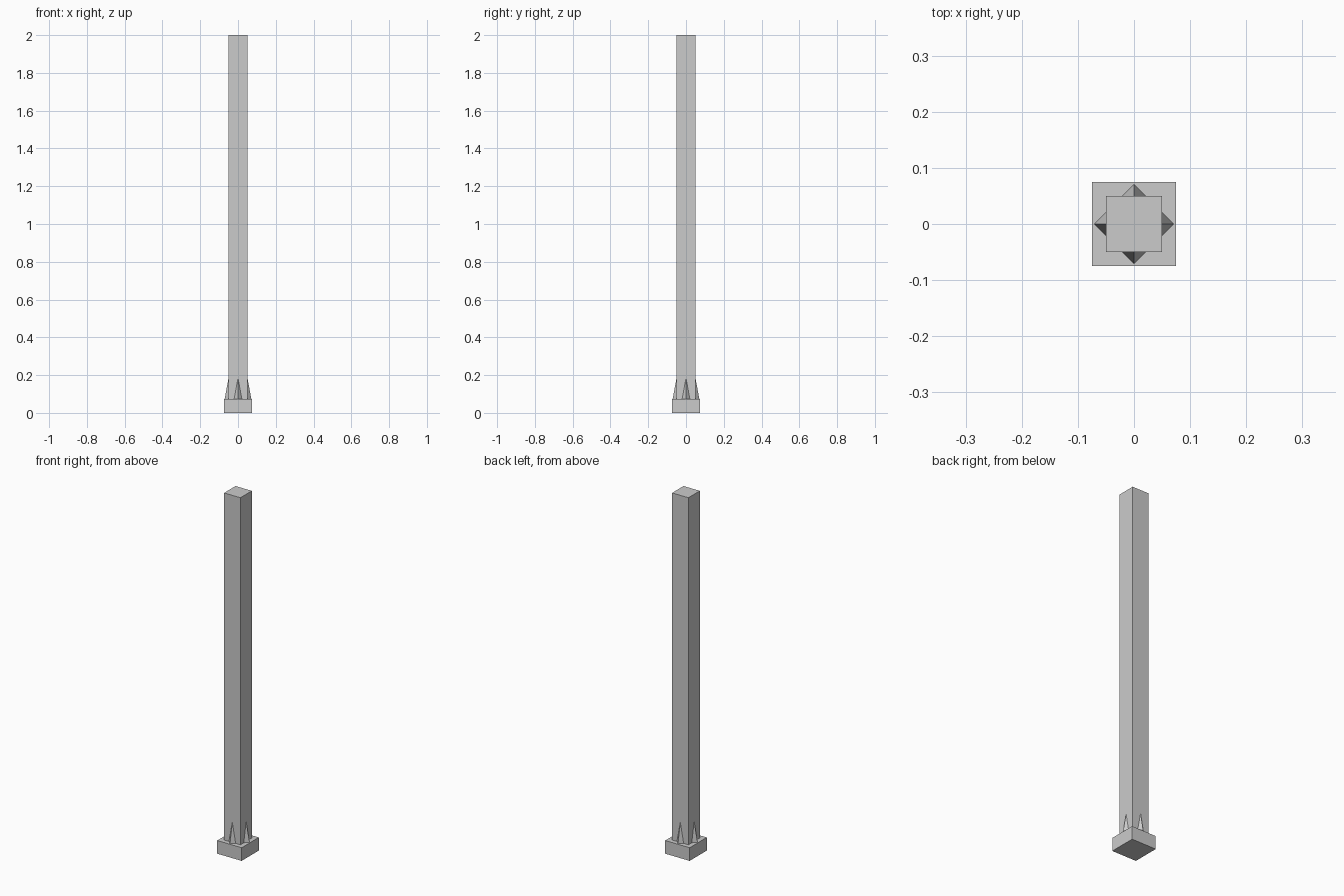
import bpy, math

if "Cube" in bpy.data.objects:
    bpy.data.objects.remove(bpy.data.objects["Cube"])


def box(name, width, z0, z1):
    bpy.ops.mesh.primitive_cube_add(size=1, location=(0, 0, (z0 + z1) / 2))
    ob = bpy.context.object
    ob.name = name
    ob.scale = (width, width, z1 - z0)
    bpy.ops.object.transform_apply(location=False, rotation=False, scale=True)
    return ob


BASE_TOP = 0.073
SPIKE_TOP = 0.185

# Square foot and tall square shaft
box("base_block", 0.15, 0, BASE_TOP)
box("post_shaft", 0.10, BASE_TOP, 2.0)

# Tapered diamond collar whose corners poke through the shaft as four spikes
bpy.ops.mesh.primitive_cone_add(
    vertices=4, radius1=0.0707, radius2=0.05, depth=SPIKE_TOP - BASE_TOP,
    location=(0, 0, (BASE_TOP + SPIKE_TOP) / 2))
bpy.context.object.name = "spike_collar"
